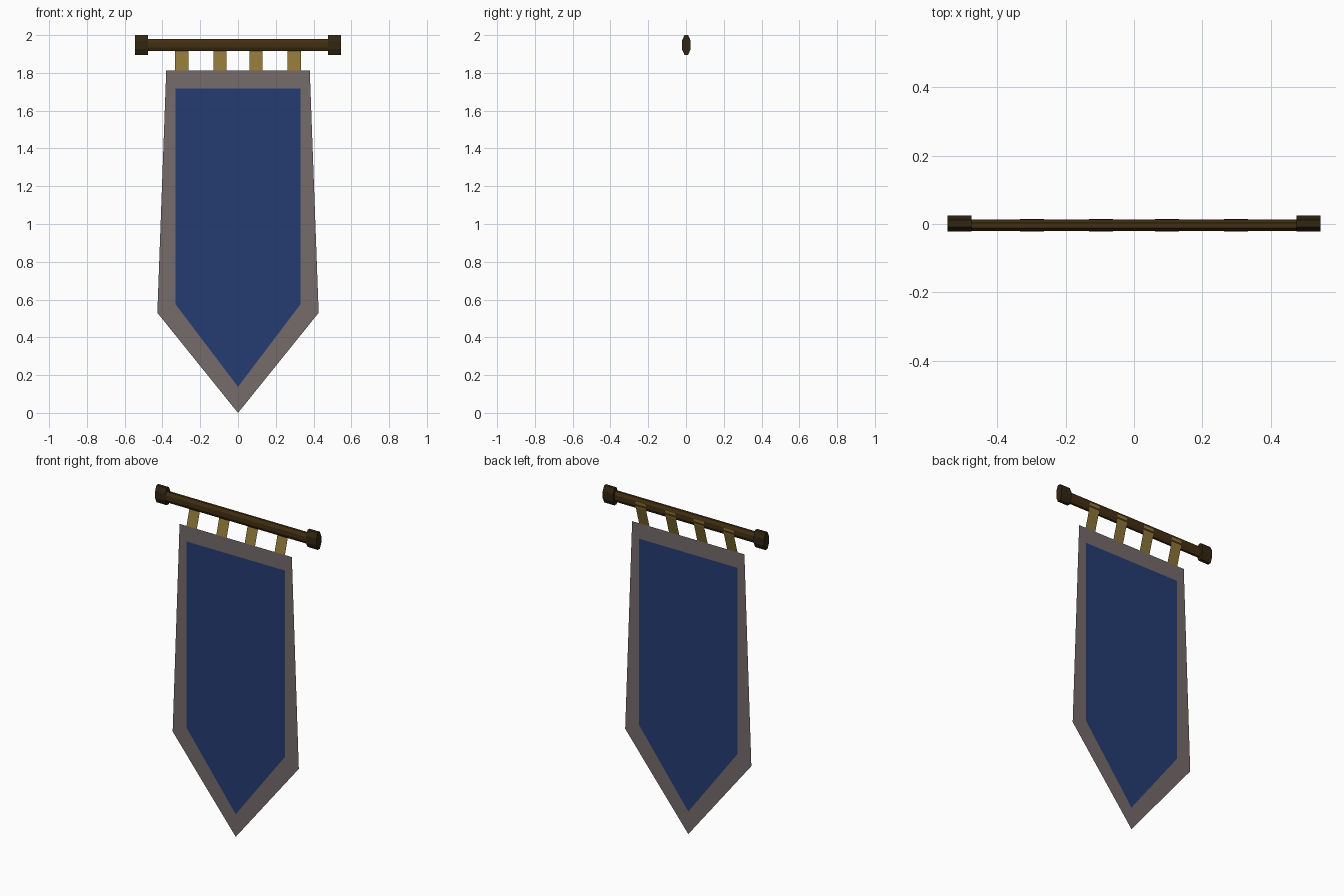
import bpy, bmesh, math

if "Cube" in bpy.data.objects:
    bpy.data.objects.remove(bpy.data.objects["Cube"])

def material(name, rgb):
    m = bpy.data.materials.new(name)
    m.diffuse_color = (*rgb, 1)
    m.use_nodes = True
    m.node_tree.nodes["Principled BSDF"].inputs["Base Color"].default_value = m.diffuse_color
    return m

WOOD = material("wood", (0.055, 0.028, 0.006))
DARK = material("dark_wood", (0.032, 0.019, 0.006))
GOLD = material("gold_cloth", (0.27, 0.18, 0.04))
GREY = material("border_cloth", (0.18, 0.145, 0.145))
BLUE = material("blue_cloth", (0.018, 0.045, 0.17))

CLOTH_Y = -0.022
ROD_Z = 1.948

def mesh_object(name, verts, faces, mat):
    me = bpy.data.meshes.new(name)
    me.from_pydata(verts, [], faces)
    bm = bmesh.new()
    bm.from_mesh(me)
    bmesh.ops.recalc_face_normals(bm, faces=bm.faces)
    bm.to_mesh(me)
    bm.free()
    me.materials.append(mat)
    ob = bpy.data.objects.new(name, me)
    bpy.context.collection.objects.link(ob)
    return ob

def octagon_bar(name, x0, x1, y, half_y, half_z, mat):
    """Flattened eight-sided bar along x with flat top and sides."""
    k = 1 / math.cos(math.pi / 8)
    angles = [math.pi / 8 + i * math.pi / 4 for i in range(8)]
    verts = [(x, y + half_y * k * math.cos(a), ROD_Z + half_z * k * math.sin(a))
             for x in (x0, x1) for a in angles]
    faces = [(i, (i + 1) % 8, 8 + (i + 1) % 8, 8 + i) for i in range(8)]
    faces += [tuple(range(8)), tuple(range(8, 16))]
    return mesh_object(name, verts, faces, mat)

def pennant(half_top, top, half_low, low, tip):
    """Five-cornered banner outline."""
    pts = [(-half_top, top), (half_top, top), (half_low, low), (0, tip), (-half_low, low)]
    return [(x, CLOTH_Y, z) for x, z in pts]

# Rod and end caps
octagon_bar("rod", -0.48, 0.48, -0.004, 0.017, 0.0325, WOOD)
for side, s in (("left", -1), ("right", 1)):
    octagon_bar(side + "_end_cap", s * 0.476, s * 0.546, 0.0015, 0.0235, 0.052, DARK)

# Cloth: blue field framed by a border
outer = pennant(0.38, 1.813, 0.427, 0.53, 0.0)
inner = pennant(0.332, 1.718, 0.332, 0.577, 0.138)
mesh_object("banner_field", inner, [(0, 1, 2, 3, 4)], BLUE)
mesh_object("banner_border", outer + inner,
            [(i, (i + 1) % 5, 5 + (i + 1) % 5, 5 + i) for i in range(5)], GREY)

# Hanging straps, rising from the cloth to the back of the rod
strap_profile = [(CLOTH_Y, 1.813), (0.011, 1.925), (0.0145, 1.96)]
for n, cx in enumerate((-0.298, -0.096, 0.096, 0.298), 1):
    verts = [(cx + dx, y, z) for y, z in strap_profile for dx in (-0.035, 0.035)]
    mesh_object(f"strap_{n}", verts, [(0, 1, 3, 2), (2, 3, 5, 4)], GOLD)
